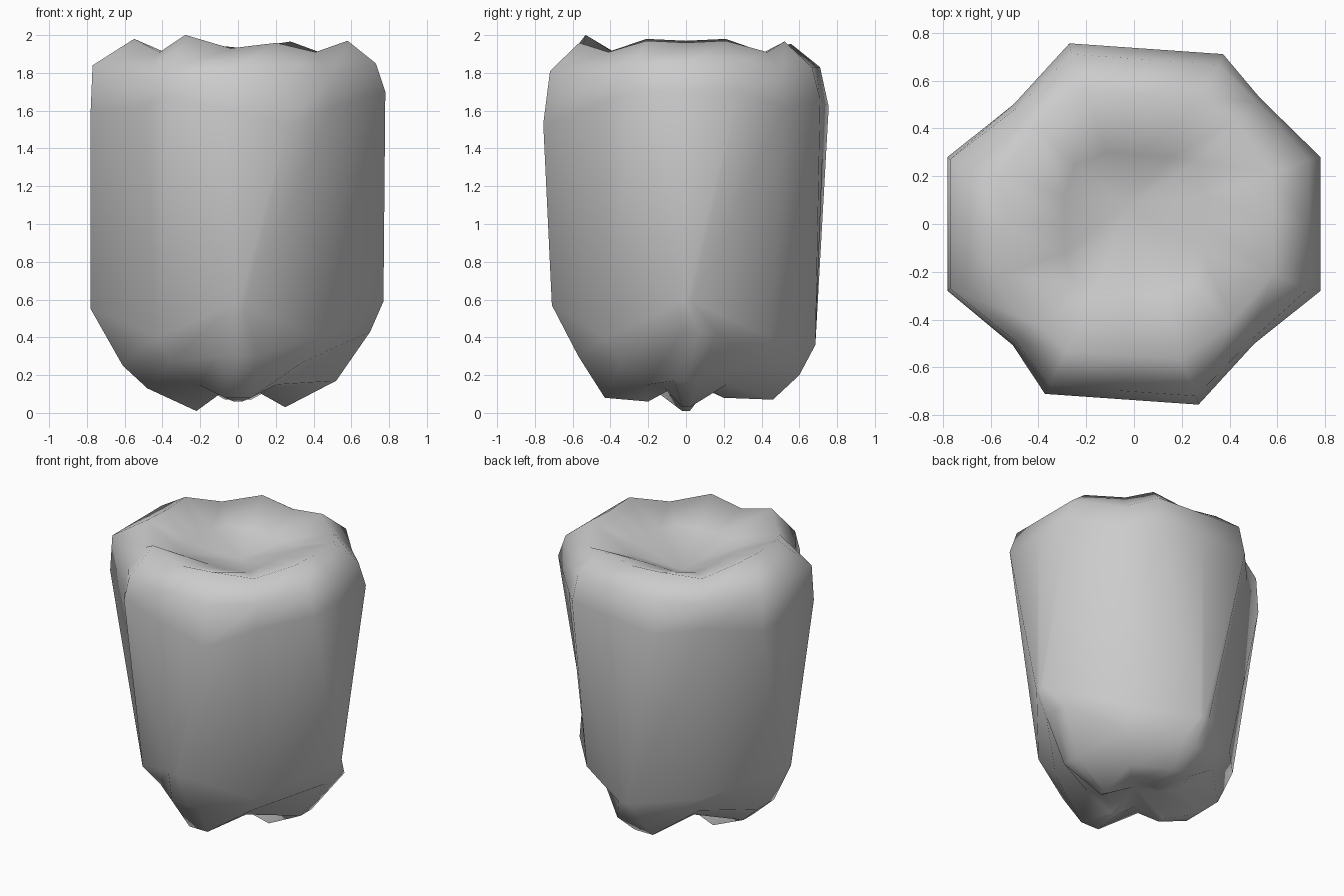
import bpy
import bmesh
from math import pi, radians
from mathutils import Matrix, Vector

default_cube = bpy.data.objects.get("Cube")
if default_cube:
    bpy.data.objects.remove(default_cube, do_unlink=True)

# Single matte grey
grey = bpy.data.materials.new("plain grey")
grey.use_nodes = True
colour = (0.6, 0.6, 0.6, 1)
grey.diffuse_color = colour
grey.node_tree.nodes["Principled BSDF"].inputs["Base Color"].default_value = colour

# Profile of each lobe from foot to inner rim: (distance from axis, height)
right_lobe = [(.22, .01), (.48, .13), (.61, .25), (.78, .55), (.78, 1.6), (.77, 1.84), (.55, 1.98), (.29, 1.86)]
front_lobe = [(.2, .06), (.43, .08), (.57, .3), (.71, .57), (.735, 1.6), (.7, 1.81), (.55, 1.98), (.29, 1.85)]
left_lobe = [(.25, .03), (.52, .17), (.7, .43), (.77, .59), (.78, 1.7), (.73, 1.85), (.58, 1.97), (.29, 1.86)]
back_lobe = [(.2, .08), (.46, .07), (.6, .2), (.685, .36), (.735, 1.64), (.69, 1.83), (.54, 1.96), (.29, 1.84)]

# Half width of a lobe and the (radius, height) of the valleys, level by level
half_widths = [.02, .06, .09, .03, .28, .27, .21, .12]
valleys = [(.16, .13), (.29, .15), (.49, .27), (.6, .4), (.71, 1.62), (.69, 1.78), (.58, 1.91), (.35, 1.85)]
BULGE, SHOULDER, RIM = 2, 4, 6

# Lobe, turn about the axis, upper twist, width factor, rim dip,
# shoulder tilt, sideways bulge, size of the valley that follows
lobes = [
    (left_lobe, 0, 0, 1, .01, 0, .07, 1.05),
    (back_lobe, pi / 2, radians(-4), 1.15, .03, -.02, 0, 1),
    (right_lobe, pi, 0, 1, .01, 0, 0, 1.01),
    (front_lobe, -pi / 2, radians(-4), 1.15, .05, -.07, 0, 1),
]


def ring_points(level):
    """Points around the body: three on every lobe, then one in the valley."""
    points = []
    for profile, turn, twist, widen, dip, tilt, bulge, valley_scale in lobes:
        distance, height = profile[level]
        width = half_widths[level] * widen
        shift = bulge if level == BULGE else 0
        spin = Matrix.Rotation(turn + (twist if level >= SHOULDER else 0), 3, "Z")
        for side in (-1, 0, 1):
            z = height
            if level == SHOULDER:
                z += side * tilt
            elif level == RIM:
                z += side * tilt * .3 - (dip if side == 0 else 0)
            points.append(spin @ Vector((distance, side * width + shift, z)))
        radius, low = valleys[level]
        valley_spin = Matrix.Rotation(turn + pi / 4, 3, "Z")
        points.append(valley_spin @ Vector((radius * valley_scale, 0, low)))
    return points


# Lobed body: stacked rings closed by a hollow at each end
bm = bmesh.new()
rings = [[bm.verts.new(p) for p in ring_points(k)] for k in range(len(valleys))]
count = len(rings[0])
bottom_hollow = bm.verts.new((0, 0, .17))
top_hollow = bm.verts.new((-.03, .08, 1.74))
for i in range(count):
    j = (i + 1) % count
    for lower, upper in zip(rings, rings[1:]):
        bm.faces.new((lower[i], lower[j], upper[j], upper[i]))
    bm.faces.new((rings[0][j], rings[0][i], bottom_hollow))
    bm.faces.new((rings[-1][i], rings[-1][j], top_hollow))
bmesh.ops.recalc_face_normals(bm, faces=bm.faces)
for face in bm.faces:
    face.smooth = True

mesh = bpy.data.meshes.new("lobed_body")
bm.to_mesh(mesh)
bm.free()
mesh.materials.append(grey)
body = bpy.data.objects.new("lobed_body", mesh)
bpy.context.collection.objects.link(body)
